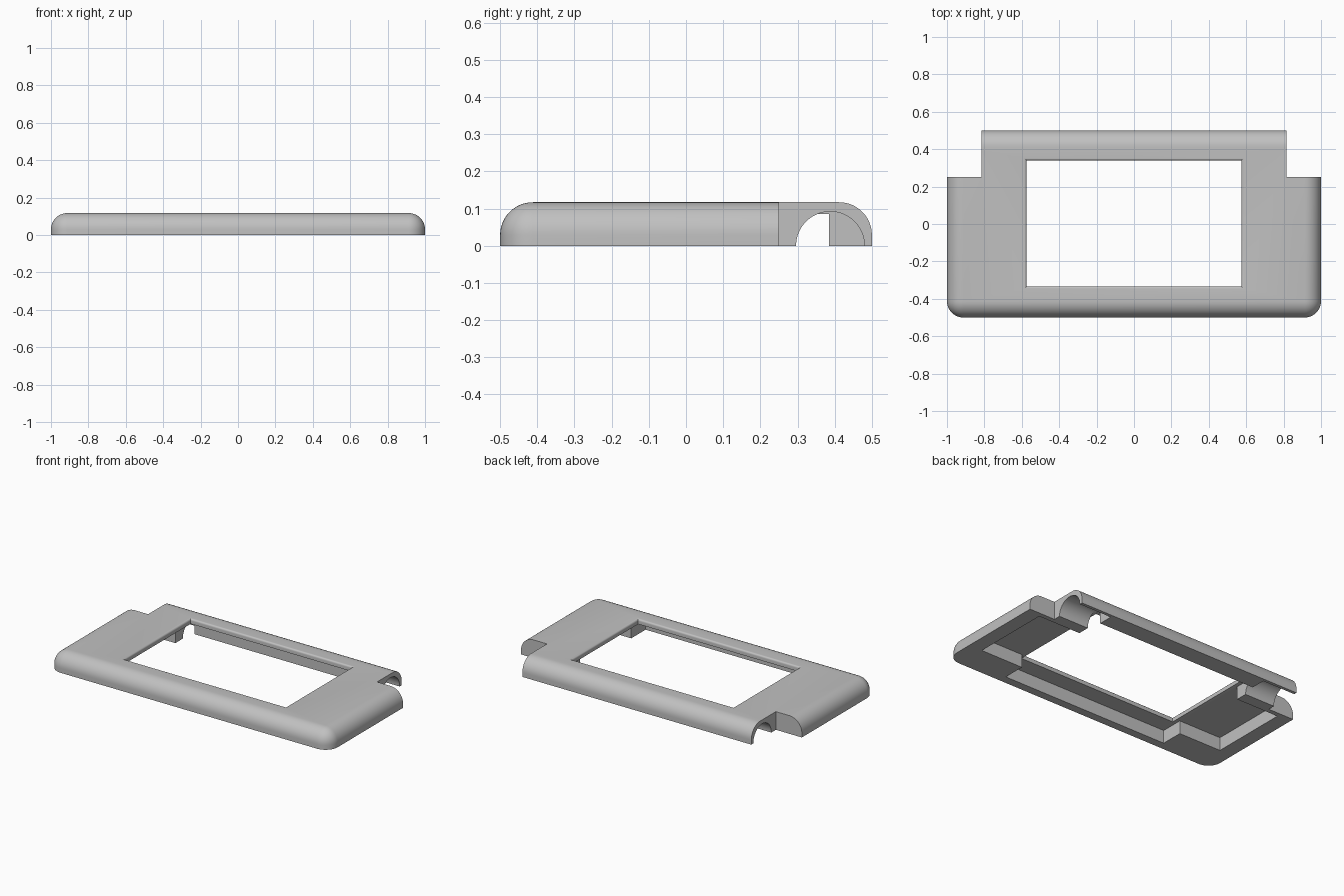
import bpy
import bmesh
import math
from mathutils import Matrix

if "Cube" in bpy.data.objects:
    bpy.data.objects.remove(bpy.data.objects["Cube"])

HEIGHT, CEILING, ROUND = 0.117, 0.085, 0.088

grey = bpy.data.materials.new("light_grey")
grey.use_nodes = True
grey.diffuse_color = (0.53, 0.53, 0.53, 1)
grey.node_tree.nodes["Principled BSDF"].inputs["Base Color"].default_value = grey.diffuse_color


def to_object(name, bm):
    bmesh.ops.recalc_face_normals(bm, faces=bm.faces)
    mesh = bpy.data.meshes.new(name)
    bm.to_mesh(mesh)
    bm.free()
    mesh.materials.append(grey)
    obj = bpy.data.objects.new(name, mesh)
    bpy.context.collection.objects.link(obj)
    return obj


def loft(name, rings):
    """Closed solid through rings of (outline, z)."""
    bm = bmesh.new()
    loops = [[bm.verts.new((x, y, z)) for x, y in pts] for pts, z in rings]
    for low, high in zip(loops, loops[1:]):
        for i in range(len(low)):
            j = (i + 1) % len(low)
            bm.faces.new((low[i], low[j], high[j], high[i]))
    bm.faces.new(loops[0])
    bm.faces.new(loops[-1])
    return to_object(name, bm)


def rect(x0, x1, y0, y1):
    return [(x0, y0), (x1, y0), (x1, y1), (x0, y1)]


def cut(target, cutter):
    cutter.hide_render = True
    mod = target.modifiers.new(cutter.name, "BOOLEAN")
    mod.operation, mod.solver, mod.object = "DIFFERENCE", "EXACT", cutter
    bpy.context.view_layer.objects.active = target
    bpy.ops.object.modifier_apply(modifier=mod.name)
    bpy.data.objects.remove(cutter)


# Outer shell: a slab rounded on its corners and top rim
bm = bmesh.new()
bmesh.ops.create_cube(bm, size=1, matrix=Matrix.Translation((0, 0, HEIGHT / 2))
                      @ Matrix.Diagonal((2, 1, HEIGHT, 1)))
rim = [e for e in bm.edges if max(v.co.z for v in e.verts) > HEIGHT / 2]
bmesh.ops.bevel(bm, geom=rim, offset=ROUND, segments=12, profile=0.5, affect="EDGES")
cover = to_object("cover_frame", bm)

# Hollow underside, wide in the sides and deep in the middle
half = [(0.6, -0.446), (0.6, -0.3), (0.905, -0.3), (0.905, 0.22), (0.6, 0.22), (0.6, 0.385)]
outline = half + [(-x, y) for x, y in reversed(half)]
cut(cover, loft("underside_hollow", [(outline, -0.1), (outline, CEILING)]))

# Window opening with a softly rounded upper lip
lip = 0.012
rings = [(rect(-0.575, 0.575, -0.335, 0.34), 0.04)]
for i in range(6):
    a = i / 5 * math.pi / 2
    g = lip * (1 - math.cos(a))
    rings.append((rect(-0.575 - g, 0.575 + g, -0.335 - g, 0.34 + g), HEIGHT - lip + lip * math.sin(a)))
rings.append((rings[-1][0], HEIGHT + 0.1))
cut(cover, loft("window_opening", rings))

for side in (-1, 1):
    # Square notches at the back corners
    xs = sorted((side * 0.815, side * 1.2))
    notch = rect(*xs, 0.25, 0.7)
    cut(cover, loft("corner_notch", [(notch, -0.1), (notch, 0.3)]))
    # Arched hinge channels running in from the notches
    bm = bmesh.new()
    bmesh.ops.create_cone(bm, cap_ends=True, segments=64, radius1=0.092, radius2=0.092, depth=0.33,
                          matrix=Matrix.Translation((side * 0.745, 0.388, 0))
                          @ Matrix.Rotation(math.pi / 2, 4, "Y"))
    cut(cover, to_object("hinge_channel", bm))

bpy.ops.object.select_all(action="DESELECT")
cover.select_set(True)
bpy.context.view_layer.objects.active = cover
bpy.ops.object.shade_smooth_by_angle(angle=math.radians(30))
